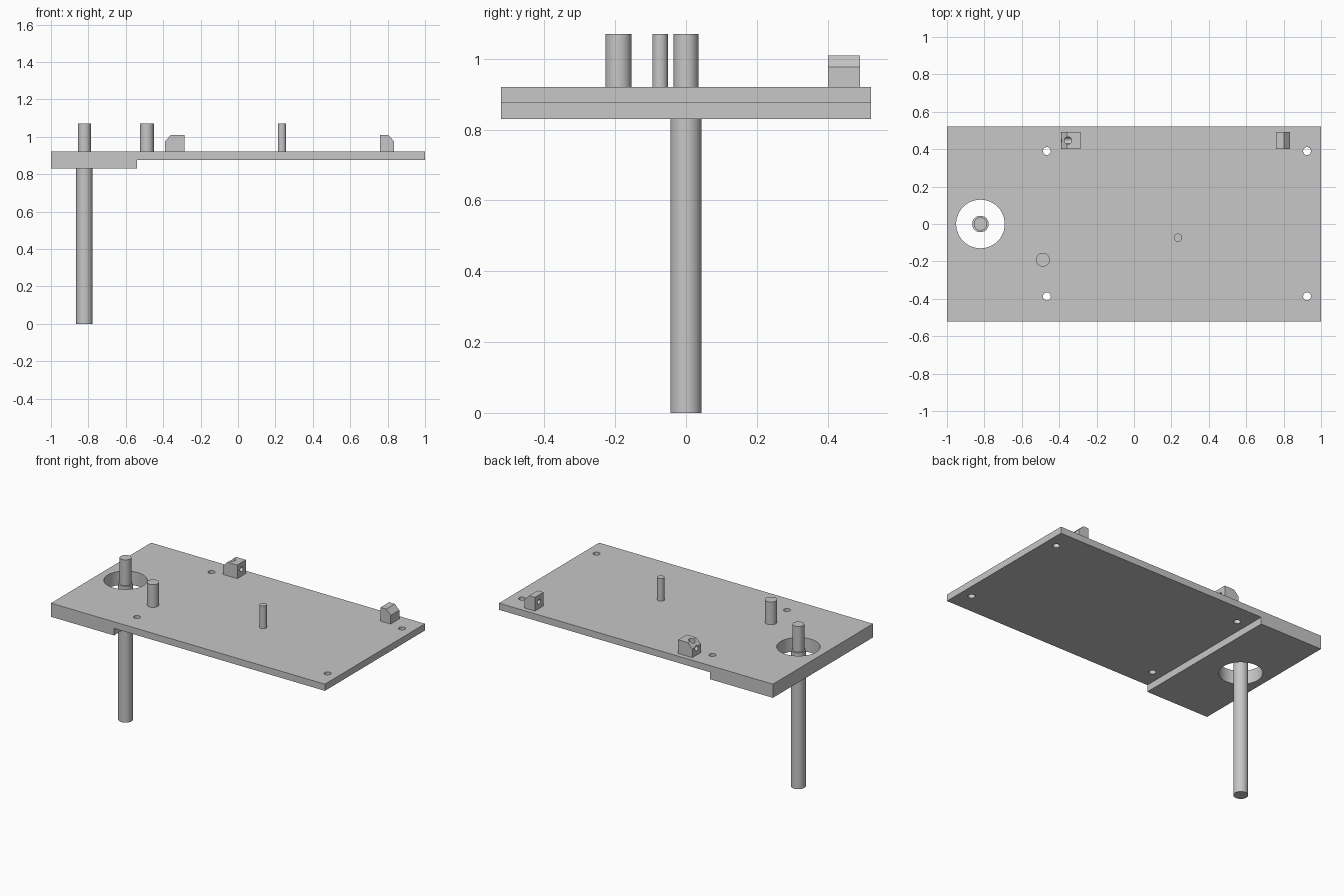
import bpy
import bmesh
import math

default = bpy.data.objects.get("Cube")
if default:
    bpy.data.objects.remove(default, do_unlink=True)

# Single material
grey = bpy.data.materials.new("plain_grey")
grey.use_nodes = True
GREY = (0.57, 0.57, 0.57, 1)
grey.diffuse_color = GREY
grey.node_tree.nodes["Principled BSDF"].inputs["Base Color"].default_value = GREY

TOP = 0.92        # upper face of the plate
PIN_TOP = 1.07
HALF_DEPTH = 0.522


def finish(name, bm):
    bmesh.ops.recalc_face_normals(bm, faces=bm.faces)
    mesh = bpy.data.meshes.new(name)
    bm.to_mesh(mesh)
    bm.free()
    mesh.materials.append(grey)
    ob = bpy.data.objects.new(name, mesh)
    bpy.context.collection.objects.link(ob)
    return ob


def activate(ob):
    bpy.ops.object.select_all(action="DESELECT")
    ob.select_set(True)
    bpy.context.view_layer.objects.active = ob


def smooth(ob):
    activate(ob)
    bpy.ops.object.shade_smooth_by_angle(angle=math.radians(30))


def extrude_xz(name, outline, y0, y1):
    """Prism from an x-z outline, running from y0 to y1."""
    bm = bmesh.new()
    face = bm.faces.new([bm.verts.new((x, y0, z)) for x, z in outline])
    moved = bmesh.ops.extrude_face_region(bm, geom=[face])["geom"]
    verts = [v for v in moved if isinstance(v, bmesh.types.BMVert)]
    bmesh.ops.translate(bm, verts=verts, vec=(0, y1 - y0, 0))
    return finish(name, bm)


def lathe(name, profile, x, y, sides=48):
    """Closed solid turned about a vertical axis from (radius, z) points."""
    bm = bmesh.new()
    rings = []
    for r, z in profile:
        angles = [math.tau * i / sides for i in range(sides)]
        rings.append([bm.verts.new((x + r * math.cos(a), y + r * math.sin(a), z))
                      for a in angles])
    for low, high in zip(rings, rings[1:]):
        for i in range(sides):
            j = (i + 1) % sides
            bm.faces.new((low[i], low[j], high[j], high[i]))
    bm.faces.new(rings[0][::-1])
    bm.faces.new(rings[-1])
    return finish(name, bm)


def cut(ob, cutter):
    cutter.hide_render = True
    mod = ob.modifiers.new("hole", "BOOLEAN")
    mod.operation = "DIFFERENCE"
    mod.solver = "EXACT"
    mod.object = cutter
    activate(ob)
    bpy.ops.object.modifier_apply(modifier=mod.name)
    bpy.data.objects.remove(cutter, do_unlink=True)


# Stepped plate with a large rod opening and four screw holes
plate = extrude_xz("base_plate",
                   [(-1, 0.83), (-0.54, 0.83), (-0.54, 0.876),
                    (1, 0.876), (1, TOP), (-1, TOP)],
                   -HALF_DEPTH, HALF_DEPTH)
ROD_X = -0.821
holes = [(ROD_X, 0, 0.13)]
holes += [(x, y, 0.021) for x in (-0.466, 0.925) for y in (-0.387, 0.39)]
for x, y, r in holes:
    cut(plate, lathe("hole_cutter", [(r, 0.7), (r, 1.1)], x, y))
smooth(plate)

# Long rod with a thinner upper end, standing free in the opening
smooth(lathe("long_rod",
             [(0.044, 0), (0.044, 0.9), (0.035, 0.9), (0.035, PIN_TOP)], ROD_X, 0))

# Short pins on the plate
for name, x, y, r in (("thick_pin", -0.487, -0.191, 0.037),
                      ("thin_pin", 0.235, -0.073, 0.022)):
    smooth(lathe(name, [(r, TOP), (r, PIN_TOP)], x, y))

# Chamfered blocks along the back edge
BLOCK_Y = 0.446
BLOCK_TOP = 1.01


def block(name, flat_x, chamfer_x, slope_x):
    return extrude_xz(name,
                      [(flat_x, TOP), (chamfer_x, TOP), (chamfer_x, 0.977),
                       (slope_x, BLOCK_TOP), (flat_x, BLOCK_TOP)],
                      BLOCK_Y - 0.045, BLOCK_Y + 0.045)


def cross_cutter(x, length):
    """Horizontal cylinder along x."""
    ob = lathe("bore_cutter", [(0.016, -length / 2), (0.016, length / 2)], 0, 0, 32)
    for v in ob.data.vertices:
        px, py, pz = v.co
        v.co = (x + pz, BLOCK_Y + py, 0.965 - px)
    return ob


drilled = block("drilled_block", -0.286, -0.39, -0.358)
cut(drilled, cross_cutter(-0.338, 0.3))
cut(drilled, lathe("bore_cutter", [(0.02, 0.965), (0.02, 1.1)], -0.353, BLOCK_Y, 32))
smooth(drilled)

stop = block("stop_block", 0.76, 0.834, 0.802)
cut(stop, cross_cutter(0.76, 0.08))
smooth(stop)
